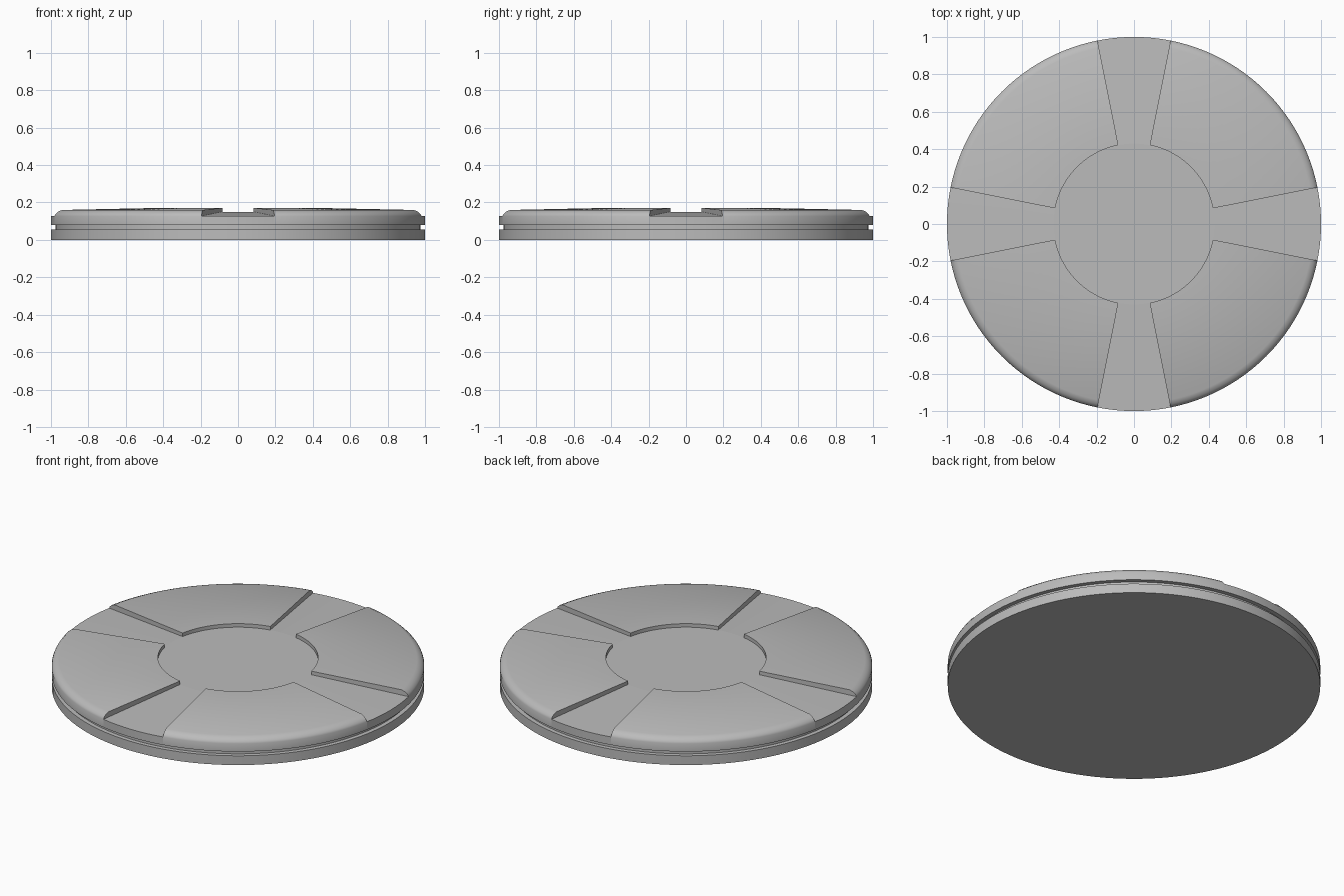
import bpy
import bmesh
from math import radians, cos, sin

cube = bpy.data.objects.get("Cube")
if cube:
    bpy.data.objects.remove(cube)

GREY = (0.5, 0.5, 0.5, 1.0)
grey = bpy.data.materials.new("light_grey")
grey.use_nodes = True
grey.diffuse_color = GREY
grey.node_tree.nodes["Principled BSDF"].inputs["Base Color"].default_value = GREY

STEP = 2.8125          # degrees per segment, 128 around the disc
HALF = 11.25           # half the angle of a channel
HUB_R, HUB_Z = 0.43, 0.15
RIM_Z, SPLIT_Z = 0.127, 0.08


def revolve(name, profile, start, end, closed=False):
    """Sweep a (radius, height) profile around z between two angles."""
    bm = bmesh.new()
    count = round((end - start) / STEP)
    rings = []
    for i in range(count + 1):
        a = radians(start + i * STEP)
        rings.append([bm.verts.new((r * cos(a), r * sin(a), z)) for r, z in profile])
    n = len(profile)
    for a, b in zip(rings, rings[1:]):
        for j in range(n if closed else n - 1):
            k = (j + 1) % n
            bm.faces.new((a[j], b[j], b[k], a[k]))
    if closed:
        bm.faces.new(rings[0])
        bm.faces.new(rings[-1][::-1])
    bmesh.ops.remove_doubles(bm, verts=bm.verts, dist=1e-5)
    bmesh.ops.dissolve_degenerate(bm, edges=bm.edges, dist=1e-5)
    if closed:
        bmesh.ops.recalc_face_normals(bm, faces=bm.faces)
    mesh = bpy.data.meshes.new(name)
    bm.to_mesh(mesh)
    bm.free()
    mesh.materials.append(grey)
    obj = bpy.data.objects.new(name, mesh)
    bpy.context.collection.objects.link(obj)
    bpy.ops.object.select_all(action="DESELECT")
    obj.select_set(True)
    bpy.context.view_layer.objects.active = obj
    bpy.ops.object.shade_smooth_by_angle(angle=radians(25))
    return obj


# Base disc with the groove around its edge
revolve("base_disc", [(0, 0), (1, 0), (1, 0.055), (0.975, 0.055),
                      (0.975, SPLIT_Z), (1, SPLIT_Z), (0, SPLIT_Z)], 0, 360)

# Flat sunken centre
revolve("centre_floor", [(HUB_R, HUB_Z), (0, HUB_Z)], 0, 360)

# Raised pads with a rounded outer edge, and the sloping channels between them
pad = [(HUB_R, SPLIT_Z), (1, SPLIT_Z), (1, RIM_Z), (0.995, 0.138), (0.982, 0.15),
       (0.96, 0.16), (HUB_R, 0.171)]
channel = [(1, SPLIT_Z), (1, RIM_Z), (HUB_R, HUB_Z)]
for i, side in enumerate(("left", "back", "right", "front")):
    turn = 90 * i
    revolve(f"{side}_channel", channel, turn - HALF, turn + HALF)
    revolve(f"pad_{i + 1}", pad, turn + HALF, turn + 90 - HALF, closed=True)
